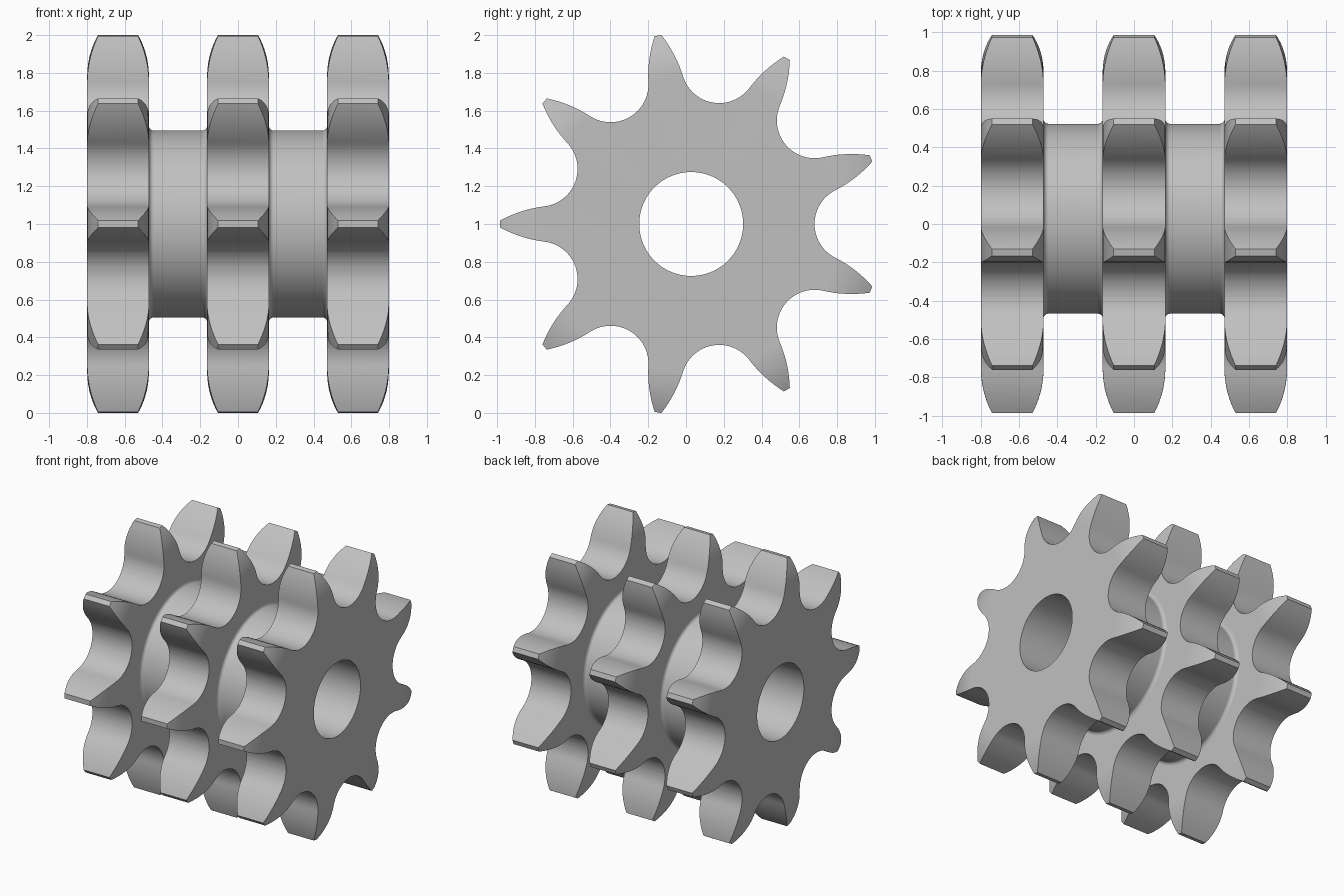
import bpy, bmesh
from math import sin, cos, pi, radians, sqrt, atan2, hypot
from mathutils import Vector

if "Cube" in bpy.data.objects:
    bpy.data.objects.remove(bpy.data.objects["Cube"], do_unlink=True)

TEETH = 9
PITCH = 2 * pi / TEETH
AXIS = Vector((0, 0.0275, 1))      # centre of the shaft line
TIP_R, TIP_HALF = 1.013, 0.018
SEAT_R, SEAT_DIST = 0.2, 0.853     # roller seats between the teeth
BORE_R, HUB_R, FILLET = 0.275, 0.495, 0.025
HALF_W, TIP_HALF_W, RELIEF_R = 0.1635, 0.106, 0.78
SPACING = 0.635

steel = bpy.data.materials.new("light_grey_steel")
steel.use_nodes = True
grey = (0.53, 0.53, 0.53, 1)
steel.diffuse_color = grey
steel.node_tree.nodes["Principled BSDF"].inputs["Base Color"].default_value = grey


def make_object(name, bm):
    bmesh.ops.recalc_face_normals(bm, faces=bm.faces[:])
    mesh = bpy.data.meshes.new(name)
    bm.to_mesh(mesh)
    bm.free()
    mesh.materials.append(steel)
    obj = bpy.data.objects.new(name, mesh)
    bpy.context.collection.objects.link(obj)
    return obj


def activate(obj):
    bpy.ops.object.select_all(action='DESELECT')
    obj.select_set(True)
    bpy.context.view_layer.objects.active = obj


def lathe(name, profile, steps=144):
    """Revolve a closed (x, radius) profile around the x axis."""
    bm = bmesh.new()
    vs = [bm.verts.new((x, 0, r)) for x, r in profile]
    es = [bm.edges.new((vs[i - 1], vs[i])) for i in range(len(vs))]
    bmesh.ops.spin(bm, geom=vs + es, cent=(0, 0, 0), axis=(1, 0, 0),
                   angle=2 * pi, steps=steps, use_duplicate=False)
    bmesh.ops.remove_doubles(bm, verts=bm.verts[:], dist=1e-5)
    return make_object(name, bm)


def finish(obj):
    activate(obj)
    bpy.ops.object.shade_smooth_by_angle(angle=radians(30))
    obj.modifiers.new("even_shading", 'WEIGHTED_NORMAL').keep_sharp = True


def half_tooth():
    """(radial, sideways) points from the valley bottom to the tip corner."""
    cu, cv = SEAT_DIST * cos(PITCH / 2), SEAT_DIST * sin(PITCH / 2)
    lean = radians(7)
    first, last = pi + PITCH / 2, 1.5 * pi - lean
    pts = [(cu + SEAT_R * cos(first + (last - first) * i / 12),
            cv + SEAT_R * sin(first + (last - first) * i / 12)) for i in range(13)]
    # Convex flank, tangent to the roller seat
    u, v = pts[-1]
    du, dv = TIP_R - u, TIP_HALF - v
    turn = atan2(-dv, du) - lean
    rad = hypot(du, dv) / (2 * sin(turn))
    for i in range(1, 9):
        a = lean + 2 * turn * i / 8
        pts.append((u + rad * (sin(a) - sin(lean)), v + rad * (cos(a) - cos(lean))))
    return pts


# Toothed prism
half = half_tooth()
tooth = half + [(u, -v) for u, v in reversed(half)][:-1]
bm = bmesh.new()
outline = []
for k in range(TEETH):
    a = pi + k * PITCH
    for u, v in tooth:
        outline.append(bm.verts.new((-0.3, u * cos(a) + v * sin(a),
                                     u * sin(a) - v * cos(a))))
face = bm.faces.new(outline)
ext = bmesh.ops.extrude_face_region(bm, geom=[face])
bmesh.ops.translate(bm, vec=(0.6, 0, 0),
                    verts=[g for g in ext["geom"] if isinstance(g, bmesh.types.BMVert)])
cutter = make_object("tooth_cutter", bm)
cutter.hide_render = True

# Bored disc with curved relief towards the rim
dx, dr = HALF_W - TIP_HALF_W, TIP_R - RELIEF_R
relief = (dx * dx + dr * dr) / (2 * dx)
side = [(HALF_W, BORE_R)]
for i in range(11):
    t = (dr + 0.03) * i / 10
    side.append((HALF_W - relief + sqrt(relief ** 2 - t * t), RELIEF_R + t))
sprocket = lathe("sprocket_middle", side + [(-x, r) for x, r in reversed(side)])

cut = sprocket.modifiers.new("teeth", 'BOOLEAN')
cut.operation, cut.solver, cut.object = 'INTERSECT', 'EXACT', cutter
activate(sprocket)
bpy.ops.object.modifier_apply(modifier=cut.name)
bpy.data.objects.remove(cutter, do_unlink=True)
finish(sprocket)
sprocket.location = AXIS

# Outer sprockets share the same mesh
for name, sign in (("sprocket_left", 1), ("sprocket_right", -1)):
    other = sprocket.copy()
    other.name = name
    bpy.context.collection.objects.link(other)
    other.location = AXIS + Vector((sign * SPACING, 0, 0))

# Hub spacers with a fillet at each end
gap = SPACING / 2 - HALF_W
end = [(gap - FILLET + FILLET * sin(i * pi / 12),
        HUB_R + FILLET - FILLET * cos(i * pi / 12)) for i in range(7)]
end.append((gap, BORE_R))
for name, sign in (("hub_left", 1), ("hub_right", -1)):
    hub = lathe(name, end + [(-x, r) for x, r in reversed(end)])
    finish(hub)
    hub.location = AXIS + Vector((sign * SPACING / 2, 0, 0))
